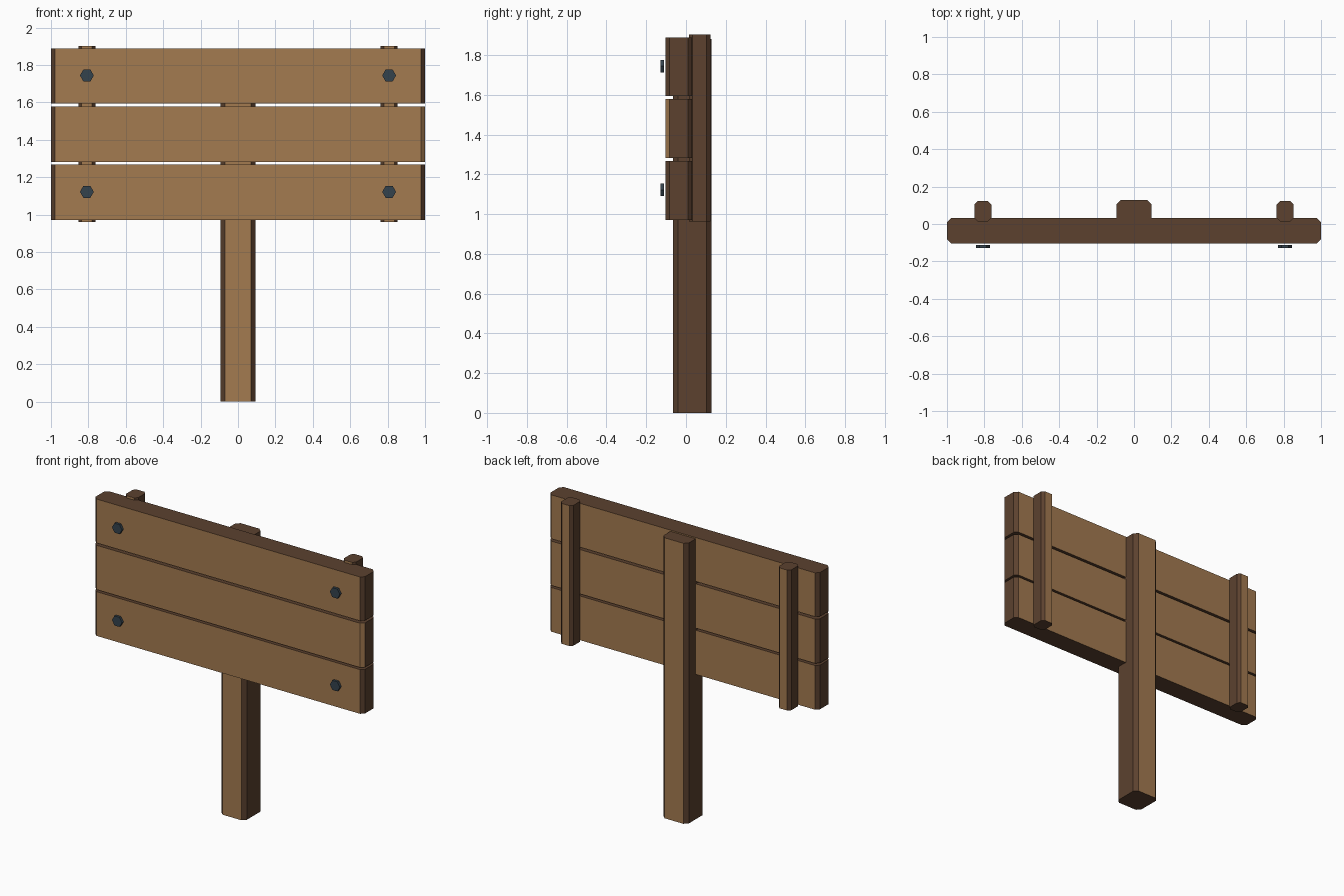
import bpy, bmesh, math
from mathutils import Matrix, Vector

if "Cube" in bpy.data.objects:
    bpy.data.objects.remove(bpy.data.objects["Cube"])


def material(name, rgb):
    m = bpy.data.materials.new(name)
    m.diffuse_color = (*rgb, 1.0)
    m.use_nodes = True
    m.node_tree.nodes["Principled BSDF"].inputs["Base Color"].default_value = m.diffuse_color
    return m


LIGHT = material("light_wood", (0.37, 0.197, 0.081))
DARK = material("dark_wood", (0.106, 0.053, 0.028))
STEEL = material("dark_steel", (0.034, 0.054, 0.073))


def finish(name, bm, mats, loc):
    mesh = bpy.data.meshes.new(name)
    bm.to_mesh(mesh)
    bm.free()
    for m in mats:
        mesh.materials.append(m)
    ob = bpy.data.objects.new(name, mesh)
    ob.location = loc
    bpy.context.collection.objects.link(ob)
    return ob


def timber(name, x, y, z, chamfer):
    """Board with chamfered upright edges; front and back light, the rest dark."""
    size = Vector((x[1] - x[0], y[1] - y[0], z[1] - z[0]))
    loc = Vector((x[0] + x[1], y[0] + y[1], z[0] + z[1])) / 2
    bm = bmesh.new()
    bmesh.ops.create_cube(bm, size=1.0)
    bmesh.ops.scale(bm, vec=size, verts=bm.verts)
    upright = [e for e in bm.edges
               if abs(e.verts[0].co.z - e.verts[1].co.z) > size.z * 0.5]
    bmesh.ops.bevel(bm, geom=upright, offset=chamfer, segments=1,
                    affect='EDGES', profile=0.5)
    bm.normal_update()
    for f in bm.faces:
        f.material_index = 0 if abs(f.normal.y) > 0.9 else 1
    return finish(name, bm, (LIGHT, DARK), loc)


# Post
timber("post", (-0.094, 0.094), (-0.065, 0.128), (0.0, 1.88), 0.024)

# Sign planks
for label, z in (("lower", (0.971, 1.267)), ("middle", (1.281, 1.578)),
                 ("upper", (1.594, 1.888))):
    plank = timber(label + "_plank", (-1.0, 1.0), (-0.104, 0.031), z, 0.022)
    if label == "middle":
        # fresh-cut front right corner on the middle plank
        for f in plank.data.polygons:
            if f.normal.x > 0.3 and f.normal.y < -0.3:
                f.material_index = 0

# Back battens and hexagonal bolts, both sides
for side, s in (("left", -1), ("right", 1)):
    cx = 0.808 * s
    timber(side + "_batten", (cx - 0.046, cx + 0.046), (0.014, 0.122),
           (0.962, 1.903), 0.018)
    for level, z in (("lower", 1.122), ("upper", 1.744)):
        bm = bmesh.new()
        bmesh.ops.create_cone(bm, cap_ends=True, segments=6, radius1=0.037,
                              radius2=0.037, depth=0.017)
        # put corners on the left and right, then lay the axis along y
        first = max(bm.verts, key=lambda v: v.co.x).co
        bmesh.ops.rotate(bm, verts=bm.verts, cent=(0, 0, 0),
                         matrix=Matrix.Rotation(-math.atan2(first.y, first.x), 3, 'Z'))
        bmesh.ops.rotate(bm, verts=bm.verts, cent=(0, 0, 0),
                         matrix=Matrix.Rotation(math.pi / 2, 3, 'X'))
        finish(f"{side}_{level}_bolt", bm, (STEEL,), (cx, -0.1195, z))
